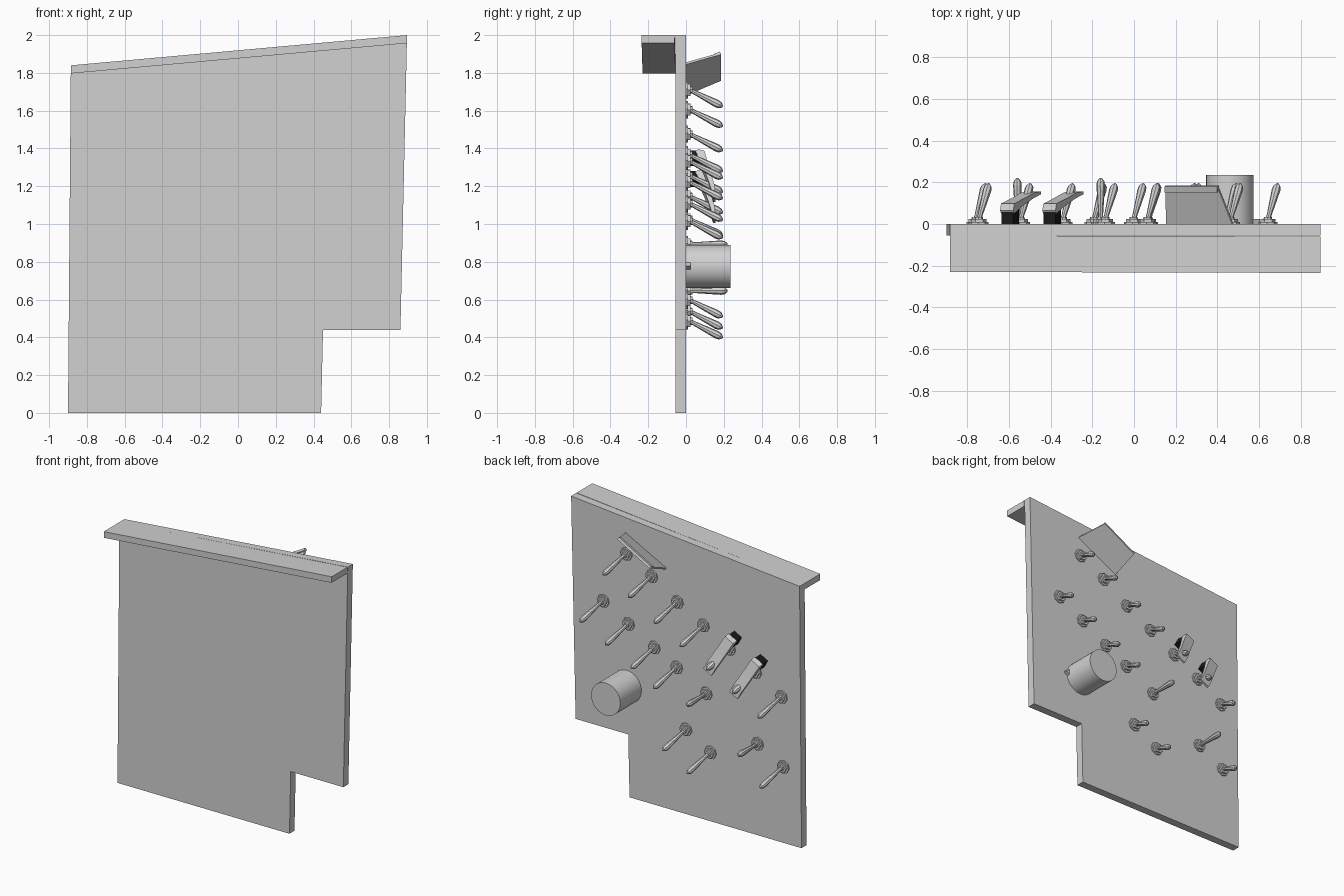
import bpy, bmesh, math
from mathutils import Vector, Matrix

if "Cube" in bpy.data.objects:
    bpy.data.objects.remove(bpy.data.objects["Cube"])

def material(name, v):
    m = bpy.data.materials.new(name)
    m.diffuse_color = (v, v, v, 1)
    m.use_nodes = True
    m.node_tree.nodes["Principled BSDF"].inputs["Base Color"].default_value = m.diffuse_color
    return m

GREY = material("light grey", 0.64)
BLACK = material("black", 0.01)

def finish(name, bm, mat=GREY, smooth=False):
    bmesh.ops.recalc_face_normals(bm, faces=bm.faces)
    me = bpy.data.meshes.new(name)
    bm.to_mesh(me)
    bm.free()
    me.materials.append(mat)
    ob = bpy.data.objects.new(name, me)
    bpy.context.collection.objects.link(ob)
    if smooth:
        bpy.context.view_layer.objects.active = ob
        ob.select_set(True)
        bpy.ops.object.shade_smooth_by_angle(angle=math.radians(35))
        ob.select_set(False)
    return ob

def prism(bm, pts, offset):
    """Extrude a planar outline by an offset vector."""
    off = Vector(offset)
    a = [bm.verts.new(p) for p in pts]
    b = [bm.verts.new(Vector(p) + off) for p in pts]
    bm.faces.new(a)
    bm.faces.new(b)
    for i in range(len(a)):
        j = (i + 1) % len(a)
        bm.faces.new((a[i], a[j], b[j], b[i]))

def lathe(bm, rings, n, mat):
    """Stack of (height, radius) rings along local z, capped at both ends."""
    loops = []
    for h, r in rings:
        loops.append([bm.verts.new(mat @ Vector((r * math.cos(2 * math.pi * (i + .5) / n),
                                                 r * math.sin(2 * math.pi * (i + .5) / n), h)))
                      for i in range(n)])
    for a, b in zip(loops, loops[1:]):
        for i in range(n):
            j = (i + 1) % n
            bm.faces.new((a[i], a[j], b[j], b[i]))
    bm.faces.new(loops[0])
    bm.faces.new(loops[-1])

# Rows of controls are tilted on the panel; local z points out of its back
ANG = math.radians(28.5)
C, S = math.cos(ANG), math.sin(ANG)

def frame(x, z):
    return Matrix(((-C, -S, 0, x), (0, 0, 1, 0), (-S, C, 0, z), (0, 0, 0, 1)))

# Main panel with notched corner
bm = bmesh.new()
outline = [(-.90, 0), (.44, 0), (.45, .44), (.86, .44), (.895, 2.0), (-.885, 1.84)]
prism(bm, [(x, -.056, z) for x, z in outline], (0, .056, 0))
finish("panel", bm)

# Sloping ledge along the top
bm = bmesh.new()
prism(bm, [(-.885, -.23, 1.797), (.894, -.235, 1.957), (.895, -.235, 2.0), (-.885, -.23, 1.84)],
      (0, .175, 0))
finish("top_ledge", bm)

# Toggle switches: washer, nut, lever
def toggle(i, x, z, tilt):
    base = frame(x, z)
    bm = bmesh.new()
    lathe(bm, [(0, .046), (.010, .046)], 8, base)
    lathe(bm, [(.010, .036), (.024, .036)], 6, base)
    lathe(bm, [(.024, .021), (.034, .019)], 8, base)
    finish("switch_base_%d" % i, bm)
    bm = bmesh.new()
    lean = base @ Matrix.Translation((0, 0, .02)) @ Matrix.Rotation(math.radians(tilt), 4, 'X')
    lathe(bm, [(0, .012), (.03, .012), (.165, .021), (.185, .018), (.2, .006)], 8, lean)
    finish("switch_lever_%d" % i, bm)

guarded = [(-.342, 1.256), (-.545, 1.146)]
tilted = [(.463, 1.71), (.265, 1.605), (.065, 1.476), (-.138, 1.366), (-.745, 1.025),
          (.643, 1.331), (.445, 1.222), (.245, 1.108), (.07, 1.015),
          (-.002, .597), (-.192, .486), (-.76, .537)] + guarded
straight = [(-.16, .892), (-.56, .646)]
for i, (x, z) in enumerate(tilted):
    toggle(i + 1, x, z, 30)
for i, (x, z) in enumerate(straight):
    toggle(len(tilted) + i + 1, x, z, 0)

# Flip guards over two of the switches, with black hinge blocks
cover = [(.14, .065), (.13, .098), (.02, .125), (-.07, .15), (-.14, .157),
         (-.14, .143), (-.06, .122), (.02, .095), (.13, .05)]
hinge = [(.135, .0), (.135, .075), (.075, .085), (.075, .0)]
for i, (x, z) in enumerate(guarded):
    m = frame(x, z)
    side = m.to_3x3() @ Vector((1, 0, 0))
    for name, prof, w, mat in (("guard_cover", cover, .072, GREY),
                               ("guard_hinge", hinge, .064, BLACK)):
        bm = bmesh.new()
        prism(bm, [m @ Vector((-w / 2, y, h)) for y, h in prof], side * w)
        finish("%s_%d" % (name, i + 1), bm, mat)

# Round knob and its pointer
bm = bmesh.new()
lathe(bm, [(0, .114), (.235, .114)], 32, frame(.461, .775))
finish("knob", bm, GREY, True)
bm = bmesh.new()
prism(bm, [(.56, 0, .805), (.56, 0, .75), (.605, 0, .777)], (0, .024, 0))
finish("knob_pointer", bm)

# Slanted hood near the top, with a lip on its outer edge
inner_l, inner_r = Vector((.16, 0, 1.68)), Vector((.478, 0, 1.845))
outer_l, outer_r = Vector((.155, .178, 1.755)), Vector((.408, .178, 1.895))
up = (outer_r - outer_l).cross(outer_l - inner_l).normalized()
bm = bmesh.new()
prism(bm, [inner_l, inner_r, outer_r, outer_l], up * .012)
finish("hood", bm)
bm = bmesh.new()
back = Vector((0, -.02, -.008))
tip = Vector((0, .008, .003))
prism(bm, [outer_l + back, outer_r + back, outer_r + tip, outer_l + tip], up * .018)
finish("hood_lip", bm)
